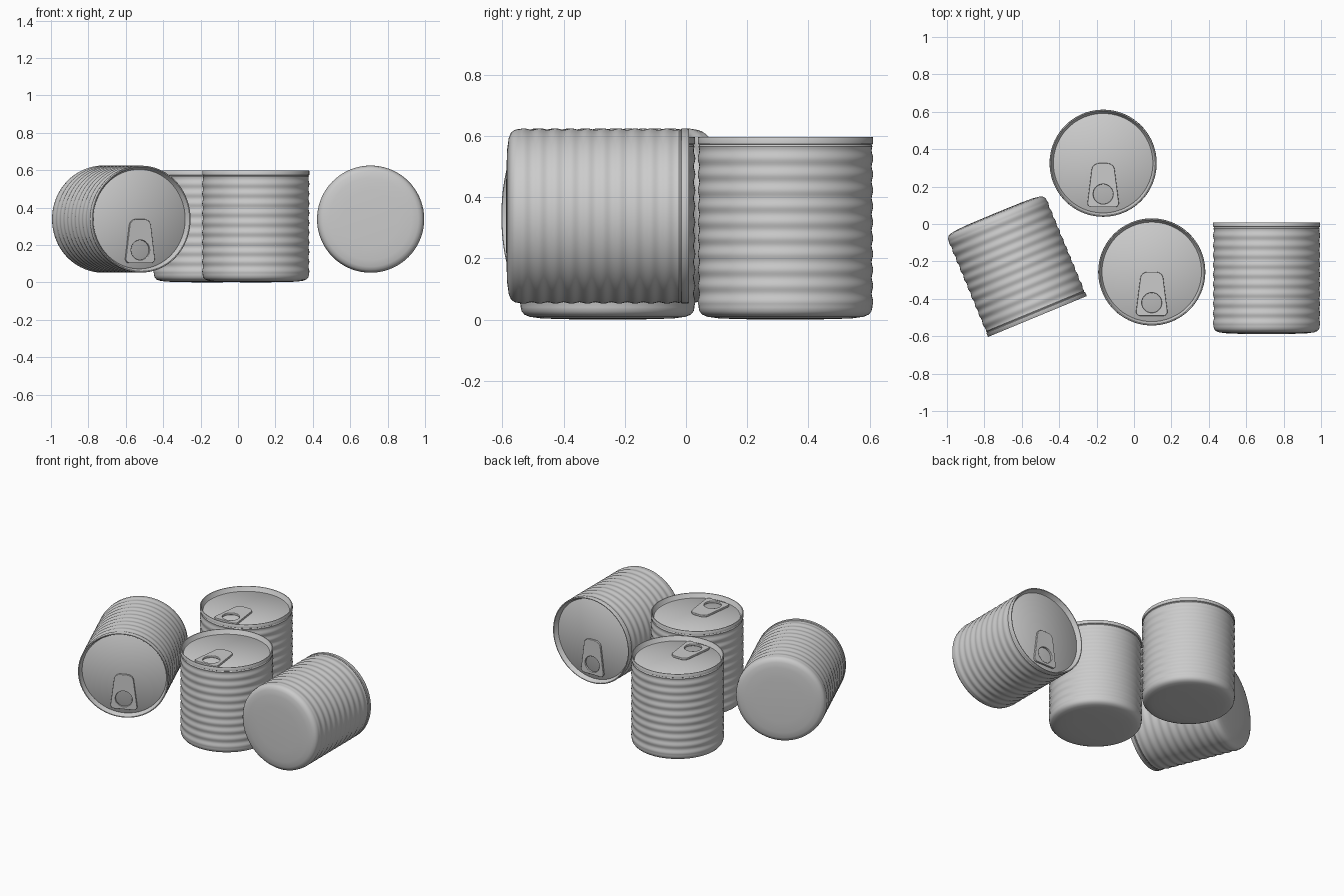
import bpy, bmesh, math
from math import sin, cos, pi, radians
from mathutils import Matrix

if "Cube" in bpy.data.objects:
    bpy.data.objects.remove(bpy.data.objects["Cube"])

R, H, LID = 0.284, 0.597, 0.57      # can radius, height, recessed lid level
SEGS = 72


def smooth(obj, angle):
    bpy.ops.object.select_all(action='DESELECT')
    obj.select_set(True)
    bpy.context.view_layer.objects.active = obj
    bpy.ops.object.shade_smooth_by_angle(angle=radians(angle))


def lathe(name, profile):
    bm = bmesh.new()
    verts = [bm.verts.new((r, 0, z)) for r, z in profile]
    edges = [bm.edges.new(p) for p in zip(verts, verts[1:])]
    bmesh.ops.spin(bm, geom=verts + edges, axis=(0, 0, 1), cent=(0, 0, 0),
                   angle=2 * pi, steps=SEGS)
    bmesh.ops.remove_doubles(bm, verts=bm.verts, dist=1e-5)
    bmesh.ops.recalc_face_normals(bm, faces=bm.faces)
    mesh = bpy.data.meshes.new(name)
    bm.to_mesh(mesh)
    bm.free()
    obj = bpy.data.objects.new(name, mesh)
    bpy.context.collection.objects.link(obj)
    smooth(obj, 40)
    return obj


def arc(cx, cy, r, a0, a1, n):
    return [(cx + r * cos(radians(a0 + (a1 - a0) * i / n)),
             cy + r * sin(radians(a0 + (a1 - a0) * i / n))) for i in range(n + 1)]


# Can body: softly domed base, ribbed wall, seam groove, lip and sunken lid
base = [(0, 0), (0.15, 0.001), (0.22, 0.004), (0.255, 0.009), (0.272, 0.016),
        (0.281, 0.027), (0.284, 0.04)]
z0, z1, ribs, per = 0.045, 0.565, 10, 8
wall = [(R + 0.0025 * sin(2 * pi * i / per), z0 + (z1 - z0) * i / (ribs * per))
        for i in range(ribs * per + 1)]
lip = [(0.281, 0.571), (0.286, 0.574), (0.286, 0.594), (0.284, H), (0.279, H),
       (0.277, 0.594), (0.270, LID + 0.002), (0.266, LID - 0.003),
       (0.262, LID), (0, LID)]
body = lathe("can_body", base + wall + lip)

# Pull tab: tapered rounded plate with a finger hole
outline = (arc(0.062, -0.213, 0.022, -90, 5, 8) + arc(0.022, -0.04, 0.04, 5, 90, 8)
           + arc(-0.022, -0.04, 0.04, 90, 175, 8) + arc(-0.062, -0.213, 0.022, 175, 270, 8))
hole = arc(0, -0.165, 0.053, 0, 352.5, 47)
curve = bpy.data.curves.new("pull_tab", 'CURVE')
curve.dimensions = '2D'
curve.fill_mode = 'BOTH'
curve.extrude = 0.004
curve.bevel_depth = 0.003
curve.bevel_resolution = 2
curve.offset = -0.003
for pts in (outline, hole):
    s = curve.splines.new('POLY')
    s.points.add(len(pts) - 1)
    for p, (x, y) in zip(s.points, pts):
        p.co = (x, y, 0, 1)
    s.use_cyclic_u = True
tab = bpy.data.objects.new("pull_tab", curve)
bpy.context.collection.objects.link(tab)
bpy.ops.object.select_all(action='DESELECT')
tab.select_set(True)
bpy.context.view_layer.objects.active = tab
bpy.ops.object.convert(target='MESH')
tab = bpy.context.object
tab.data.transform(Matrix.Translation((0, 0, LID + 0.007)))
smooth(tab, 40)

# Two standing cans and two lying cans: base position, tilt, turn
cans = [
    ("back_can", (-0.165, 0.325, 0), 0, 0),
    ("middle_can", (0.095, -0.256, 0), 0, 0),
    ("right_lying_can", (0.709, -0.588, 0.338), 90, 180),
    ("left_lying_can", (-0.745, 0.057, 0.338), 90, 22.5),
]
for name, loc, tilt, turn in cans:
    m = (Matrix.Translation(loc) @ Matrix.Rotation(radians(turn), 4, 'Z')
         @ Matrix.Rotation(radians(tilt), 4, 'X'))
    for part, src in (("body", body), ("pull_tab", tab)):
        o = bpy.data.objects.new(f"{name}_{part}", src.data)
        o.matrix_world = m
        bpy.context.collection.objects.link(o)
for o in (body, tab):
    bpy.data.objects.remove(o)
